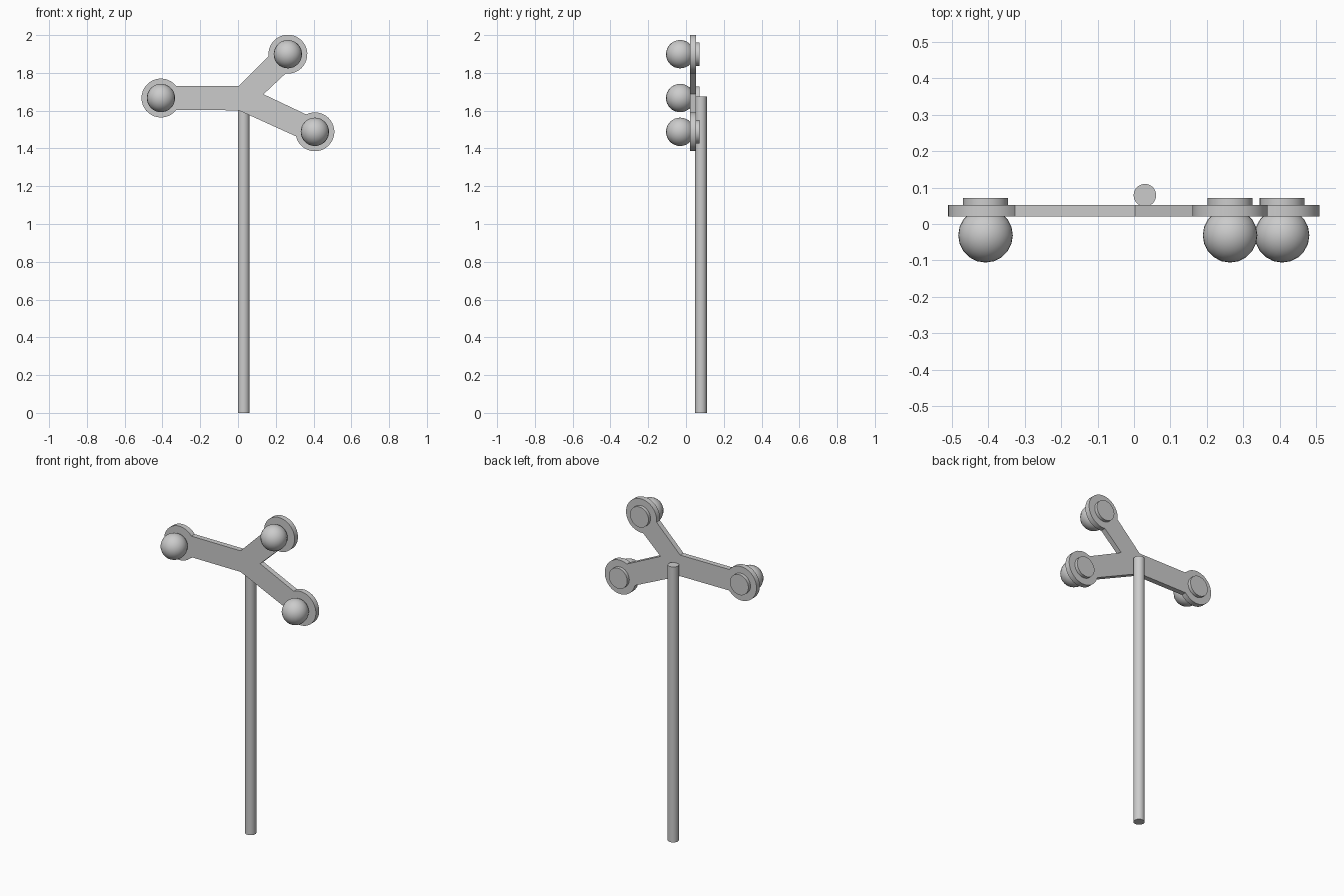
import bpy, bmesh, math
from mathutils import Matrix

if "Cube" in bpy.data.objects:
    bpy.data.objects.remove(bpy.data.objects["Cube"])

PAD_R, HALF_W = 0.103, 0.064
# lamp pads: x, z, outward angle of the arm, hub corner met after the pad
PADS = [
    (0.407, 1.488, -25, (0.135, 1.687)),
    (0.264, 1.899, 45, (0.003, 1.730)),
    (-0.408, 1.667, 180, (0.003, 1.602)),
]


def finish(bm, name, smooth=True):
    bmesh.ops.recalc_face_normals(bm, faces=bm.faces)
    mesh = bpy.data.meshes.new(name)
    bm.to_mesh(mesh)
    bm.free()
    obj = bpy.data.objects.new(name, mesh)
    bpy.context.collection.objects.link(obj)
    if smooth:
        bpy.ops.object.select_all(action='DESELECT')
        obj.select_set(True)
        bpy.context.view_layer.objects.active = obj
        bpy.ops.object.shade_smooth_by_angle(angle=math.radians(35))
    return obj


def cylinder(name, radius, depth, matrix, sides=32):
    bm = bmesh.new()
    bmesh.ops.create_cone(bm, cap_ends=True, segments=sides, radius1=radius,
                          radius2=radius, depth=depth, matrix=matrix)
    return finish(bm, name)


# Pole behind the bracket
cylinder("pole", 0.031, 1.675, Matrix.Translation((0.03, 0.079, 1.675 / 2)))

# Three-armed bracket: one outline running round each pad and hub corner
outline = []
gap = math.asin(HALF_W / PAD_R)
for x, z, angle, corner in PADS:
    start = math.radians(angle) - math.pi + gap
    sweep = 2 * (math.pi - gap)
    for i in range(29):
        a = start + sweep * i / 28
        outline.append((x + PAD_R * math.cos(a), z + PAD_R * math.sin(a)))
    outline.append(corner)
bm = bmesh.new()
face = bm.faces.new([bm.verts.new((x, 0.02, z)) for x, z in outline])
ext = bmesh.ops.extrude_face_region(bm, geom=[face], use_keep_orig=True)
bmesh.ops.translate(bm, vec=(0, 0.032, 0),
                    verts=[v for v in ext["geom"] if isinstance(v, bmesh.types.BMVert)])
finish(bm, "bracket")

# Globe in front of each pad and round cap behind it
for i, (x, z, angle, corner) in enumerate(PADS, 1):
    bm = bmesh.new()
    bmesh.ops.create_uvsphere(bm, u_segments=20, v_segments=16, radius=0.075,
                              matrix=Matrix.Translation((x, -0.031, z)))
    finish(bm, f"globe_{i}")
    cylinder(f"back_cap_{i}", 0.062, 0.022,
             Matrix.Translation((x, 0.061, z)) @ Matrix.Rotation(math.pi / 2, 4, 'X'))
